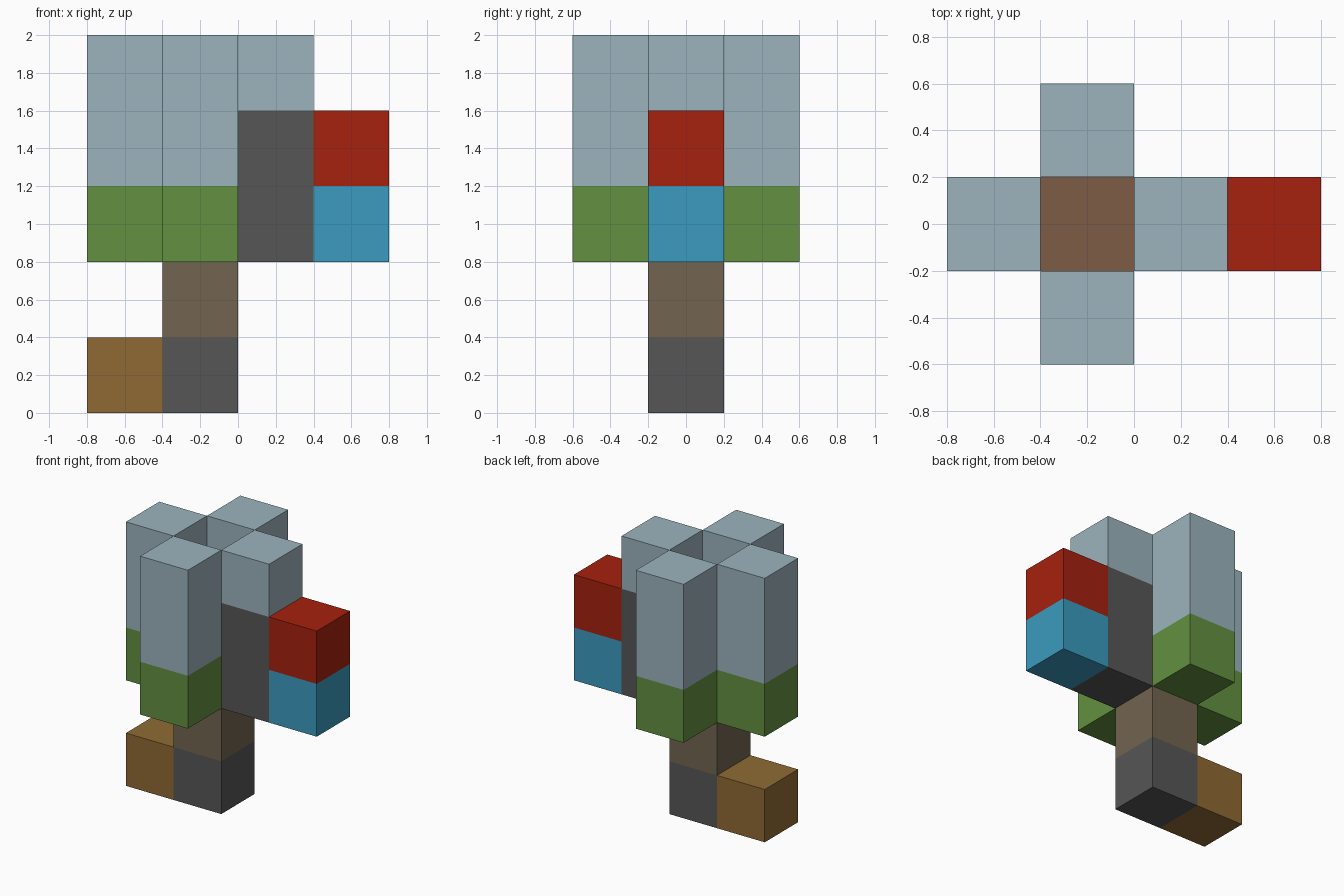
import bpy
import bmesh
from mathutils import Vector

if "Cube" in bpy.data.objects:
    bpy.data.objects.remove(bpy.data.objects["Cube"])

S = 0.4                             # edge of one block
ORIGIN = Vector((-0.2, 0, 0.2))     # centre of the lowest trunk block


def srgb(r, g, b):
    lin = [(c / 255 / 12.92) if c < 11 else ((c / 255 + 0.055) / 1.055) ** 2.4
           for c in (r, g, b)]
    return (*lin, 1)


def make_material(name, color):
    m = bpy.data.materials.new(name)
    m.use_nodes = True
    m.diffuse_color = color
    m.node_tree.nodes["Principled BSDF"].inputs["Base Color"].default_value = color
    return m


MATS = {name: make_material(name, srgb(*rgb)) for name, rgb in {
    "pale_blue": (156, 179, 189),
    "green": (98, 144, 64),
    "dark_grey": (86, 86, 86),
    "red": (166, 33, 14),
    "bright_blue": (59, 155, 191),
    "taupe": (114, 101, 80),
    "ochre": (143, 106, 52),
    "brown": (125, 92, 69),
}.items()}

# Each part is a stack: column position, first level, colours from the bottom up
LEAFY = ["green", "pale_blue", "pale_blue"]
PARTS = {
    "trunk": ((0, 0), 0, ["dark_grey", "taupe", "brown"]),
    "foot": ((-1, 0), 0, ["ochre"]),
    "front_arm": ((0, -1), 2, LEAFY),
    "back_arm": ((0, 1), 2, LEAFY),
    "right_arm": ((-1, 0), 2, LEAFY),
    "left_arm": ((1, 0), 2, ["dark_grey", "dark_grey", "pale_blue"]),
    "left_outer_blocks": ((2, 0), 2, ["bright_blue", "red"]),
}
FILLED = {(x, y, base + i) for (x, y), base, colors in PARTS.values()
          for i in range(len(colors))}


def build_stack(name, column, base, colors):
    """Stack of blocks, leaving out faces hidden against other blocks."""
    bm = bmesh.new()
    slots = list(dict.fromkeys(colors))
    for i, color in enumerate(colors):
        cell = Vector((*column, base + i))
        verts = bmesh.ops.create_cube(bm, size=S)["verts"]
        faces = {f for v in verts for f in v.link_faces}
        hidden = []
        for f in faces:
            f.normal_update()
            f.material_index = slots.index(color)
            if tuple(round(c) for c in cell + f.normal) in FILLED:
                hidden.append(f)
        bmesh.ops.translate(bm, verts=verts, vec=ORIGIN + cell * S)
        bmesh.ops.delete(bm, geom=hidden, context="FACES")
    bmesh.ops.remove_doubles(bm, verts=bm.verts, dist=0.001)
    mesh = bpy.data.meshes.new(name)
    bm.to_mesh(mesh)
    bm.free()
    for slot in slots:
        mesh.materials.append(MATS[slot])
    bpy.context.collection.objects.link(bpy.data.objects.new(name, mesh))


for part, (column, base, colors) in PARTS.items():
    build_stack(part, column, base, colors)
